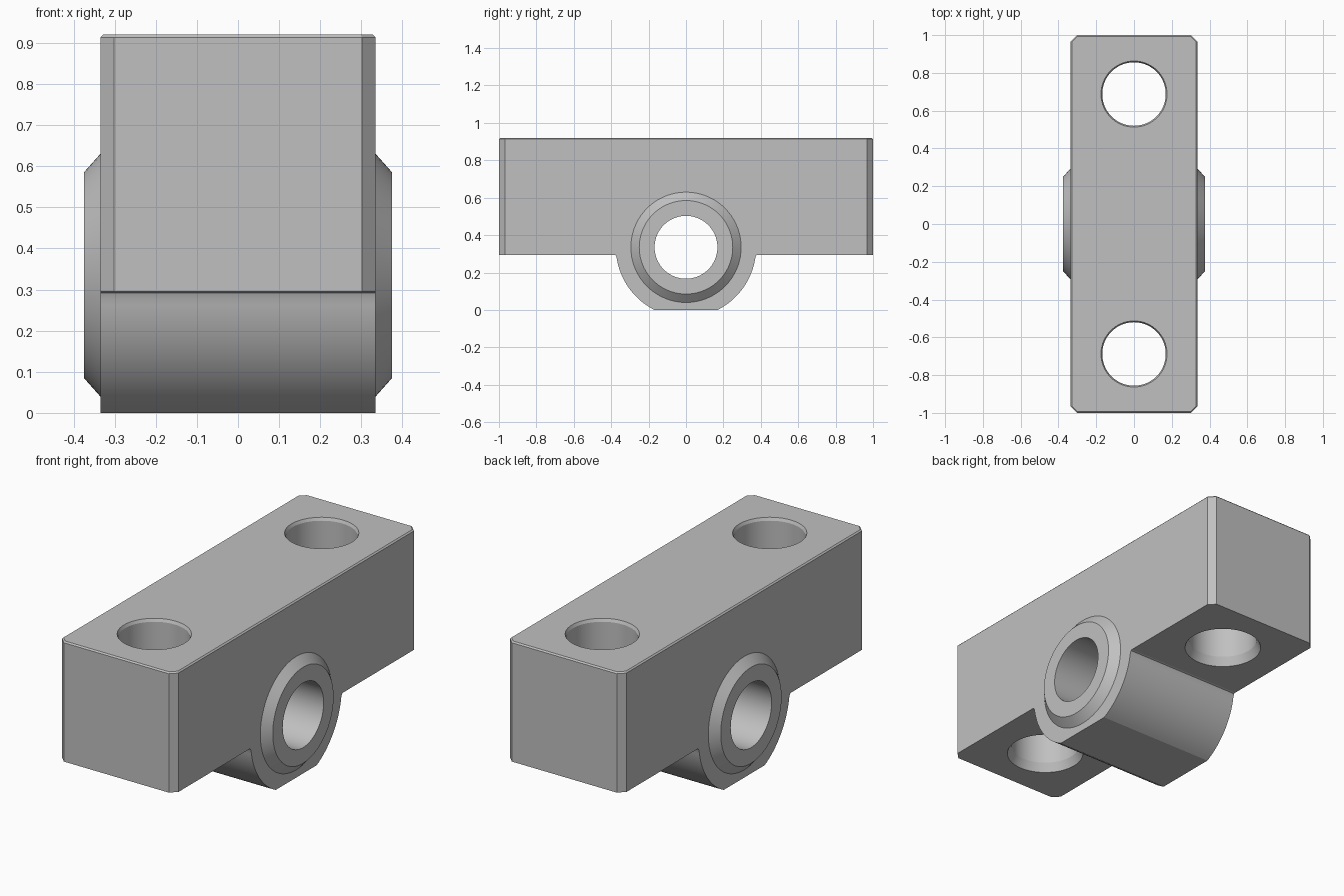
import bpy, bmesh
from math import sin, cos, pi, radians, asin
from mathutils import Matrix

if "Cube" in bpy.data.objects:
    bpy.data.objects.remove(bpy.data.objects["Cube"], do_unlink=True)

HALF_X, BASE_Z, TOP_Z = 0.335, 0.295, 0.92
HUB_Z, HUB_R, BORE_R, HOLE_Y = 0.335, 0.375, 0.168, 0.688
SIDES = 72

steel = bpy.data.materials.new("satin grey")
steel.use_nodes = True
grey = (0.53, 0.53, 0.53, 1)
steel.diffuse_color = grey
steel.node_tree.nodes["Principled BSDF"].inputs["Base Color"].default_value = grey


def finish(name, bm):
    bmesh.ops.recalc_face_normals(bm, faces=bm.faces)
    mesh = bpy.data.meshes.new(name)
    bm.to_mesh(mesh)
    bm.free()
    mesh.materials.append(steel)
    obj = bpy.data.objects.new(name, mesh)
    bpy.context.collection.objects.link(obj)
    return obj


def turned(name, profile, matrix):
    """Solid of revolution about local z from (radius, height) pairs."""
    bm = bmesh.new()
    rings = [[bm.verts.new((r * cos(2 * pi * i / SIDES), r * sin(2 * pi * i / SIDES), h))
              for i in range(SIDES)] for r, h in profile]
    for low, high in zip(rings, rings[1:]):
        for i in range(SIDES):
            j = (i + 1) % SIDES
            bm.faces.new((low[i], low[j], high[j], high[i]))
    bm.faces.new(rings[0])
    bm.faces.new(rings[-1])
    bm.transform(matrix)
    return finish(name, bm)


def combine(target, tool, operation):
    mod = target.modifiers.new(operation.lower(), "BOOLEAN")
    mod.object, mod.operation, mod.solver = tool, operation, "EXACT"
    bpy.context.view_layer.objects.active = target
    bpy.ops.object.modifier_apply(modifier=mod.name)
    bpy.data.objects.remove(tool, do_unlink=True)


# Side profile: bar with a rounded, flat-bottomed hub and small root fillets
start, end = asin(0.055 / HUB_R), asin(HUB_Z / HUB_R)
steps = 20
half = [(1, TOP_Z), (1, BASE_Z), (0.384, BASE_Z), (0.376, 0.292)]
for i in range(steps + 1):
    a = start + (end - start) * i / steps
    half.append((HUB_R * cos(a), HUB_Z - HUB_R * sin(a)))
outline = half + [(-y, z) for y, z in reversed(half)]

bm = bmesh.new()
face = bm.faces.new([bm.verts.new((-HALF_X, y, z)) for y, z in outline])
extruded = bmesh.ops.extrude_face_region(bm, geom=[face])["geom"]
bmesh.ops.translate(bm, vec=(2 * HALF_X, 0, 0),
                    verts=[v for v in extruded if isinstance(v, bmesh.types.BMVert)])
bmesh.ops.recalc_face_normals(bm, faces=bm.faces)

# Chamfer the four upright corners, then the top rim
corners = [e for e in bm.edges if all(abs(v.co.y) > 0.99 for v in e.verts)
           and abs(e.verts[0].co.z - e.verts[1].co.z) > 0.1]
bmesh.ops.bevel(bm, geom=corners, offset=0.033, segments=1, affect="EDGES")
rim = [e for e in bm.edges if all(v.co.z > TOP_Z - 0.001 for v in e.verts)]
bmesh.ops.bevel(bm, geom=rim, offset=0.007, segments=1, affect="EDGES")
block = finish("bearing_block", bm)

# Chamfered bosses on both sides, joined to the block
along_x = Matrix.Translation((0, 0, HUB_Z)) @ Matrix.Rotation(radians(90), 4, "Y")
boss = turned("boss", [(0.25, -0.375), (0.295, -HALF_X), (0.295, HALF_X), (0.25, 0.375)], along_x)
combine(block, boss, "UNION")

# Shaft bore
bore = turned("bore_cutter", [(BORE_R, -0.5), (BORE_R, 0.5)], along_x)
combine(block, bore, "DIFFERENCE")

# Mounting holes, lightly chamfered above and countersunk below
for side in (-1, 1):
    hole = turned("hole_cutter",
                  [(0.188, BASE_Z - 0.1), (0.188, BASE_Z), (BORE_R, BASE_Z + 0.045),
                   (BORE_R, TOP_Z - 0.015), (0.175, TOP_Z), (0.175, TOP_Z + 0.1)],
                  Matrix.Translation((0, side * HOLE_Y, 0)))
    combine(block, hole, "DIFFERENCE")

bpy.ops.object.select_all(action="DESELECT")
block.select_set(True)
bpy.context.view_layer.objects.active = block
bpy.ops.object.shade_smooth_by_angle(angle=radians(20))
